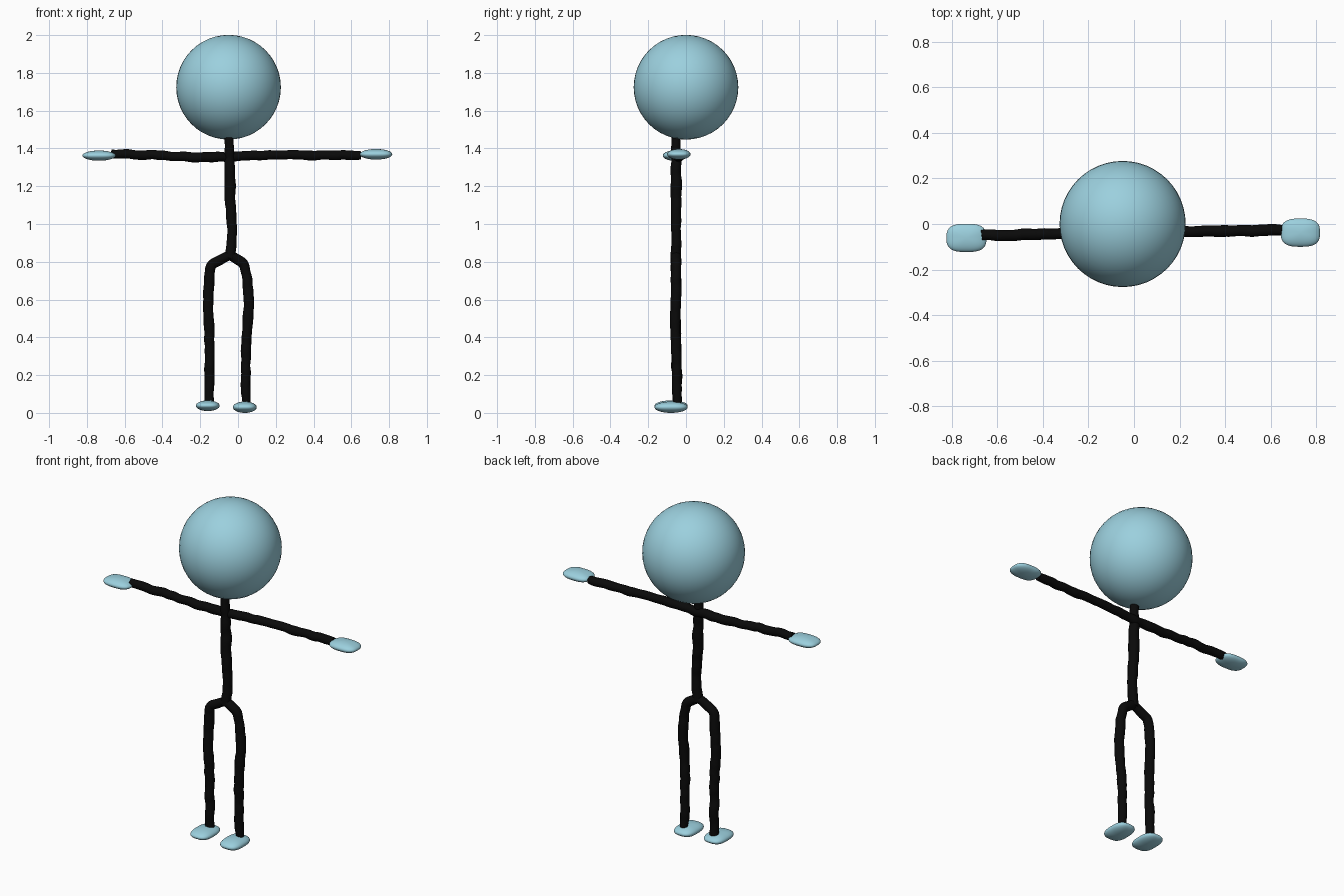
import bpy, math, random
from mathutils import Vector

if "Cube" in bpy.data.objects:
    bpy.data.objects.remove(bpy.data.objects["Cube"])

random.seed(4)


def material(name, rgb):
    m = bpy.data.materials.new(name)
    m.diffuse_color = (*rgb, 1)
    m.use_nodes = True
    m.node_tree.nodes["Principled BSDF"].inputs["Base Color"].default_value = m.diffuse_color
    return m


BLUE = material("pale blue", (0.33, 0.63, 0.73))
BLACK = material("black", (0.003, 0.003, 0.003))


def add_object(name, mesh, mat):
    mesh.materials.clear()
    mesh.materials.append(mat)
    for p in mesh.polygons:
        p.use_smooth = True
    ob = bpy.data.objects.new(name, mesh)
    bpy.context.collection.objects.link(ob)
    return ob


def limb(name, path, step=0.03):
    """Slightly lumpy clay tube through (x, y, z, radius) points."""
    dense = []
    for a, b in zip(path, path[1:]):
        a, b = Vector(a), Vector(b)
        n = max(1, round((b - a).length / step))
        dense += [a.lerp(b, i / n) for i in range(n)]
    dense.append(Vector(path[-1]))
    cu = bpy.data.curves.new(name, 'CURVE')
    cu.dimensions = '3D'
    cu.bevel_depth = 1.0
    cu.bevel_resolution = 4
    cu.use_fill_caps = True
    cu.resolution_u = 3
    sp = cu.splines.new('NURBS')
    sp.points.add(len(dense) - 1)
    for i, (pt, v) in enumerate(zip(sp.points, dense)):
        j = 0 if i in (0, len(dense) - 1) else 0.004
        pos = [c + random.uniform(-j, j) for c in v[:3]]
        pt.co = (*pos, 1)
        pt.radius = v[3] * random.uniform(0.93, 1.07)
    sp.order_u = 4
    sp.use_endpoint_u = True
    tmp = bpy.data.objects.new(name + "_curve", cu)
    bpy.context.collection.objects.link(tmp)
    dg = bpy.context.evaluated_depsgraph_get()
    mesh = bpy.data.meshes.new_from_object(tmp.evaluated_get(dg))
    bpy.data.objects.remove(tmp)
    ob = add_object(name, mesh, BLACK)
    bpy.context.view_layer.objects.active = ob
    ob.select_set(True)
    bpy.ops.object.shade_smooth_by_angle(angle=math.radians(50))
    ob.select_set(False)


def pebble(name, centre, half, power=2.0):
    """Ellipsoid whose plan outline is squared off by power."""
    bpy.ops.mesh.primitive_uv_sphere_add(segments=48, ring_count=24, radius=1)
    src = bpy.context.object
    mesh = src.data.copy()
    bpy.data.objects.remove(src)
    for v in mesh.vertices:
        x, y, z = v.co
        r = math.hypot(x, y)
        if r > 1e-6:
            c, s = abs(x / r), abs(y / r)
            k = (c ** power + s ** power) ** (-1 / power)
            x, y = x * k, y * k
        v.co = (x * half[0], y * half[1], z * half[2])
    ob = add_object(name, mesh, BLUE)
    ob.location = centre


# Head
pebble("head", (-0.05, 0, 1.724), (0.277, 0.277, 0.277))

# Torso with neck, and the arms as one bar
limb("torso", [(-0.047, -0.052, 1.48, 0.023), (-0.045, -0.052, 1.35, 0.026),
               (-0.045, -0.052, 1.2, 0.031), (-0.036, -0.052, 1.08, 0.029),
               (-0.032, -0.052, 0.92, 0.026), (-0.04, -0.054, 0.82, 0.027)])
limb("arms", [(-0.67, -0.049, 1.37, 0.025), (-0.45, -0.046, 1.367, 0.025),
              (-0.27, -0.043, 1.354, 0.025), (-0.05, -0.04, 1.353, 0.026),
              (0.12, -0.036, 1.363, 0.025), (0.4, -0.031, 1.364, 0.025),
              (0.65, -0.027, 1.364, 0.024)])

# Legs
limb("left_leg", [(-0.04, -0.054, 0.835, 0.027), (-0.09, -0.054, 0.812, 0.026),
                  (-0.135, -0.054, 0.79, 0.026), (-0.152, -0.054, 0.74, 0.027),
                  (-0.159, -0.055, 0.6, 0.027), (-0.15, -0.052, 0.33, 0.026),
                  (-0.152, -0.046, 0.045, 0.025)])
limb("right_leg", [(-0.04, -0.054, 0.835, 0.027), (0.0, -0.054, 0.812, 0.026),
                   (0.036, -0.054, 0.778, 0.026), (0.05, -0.054, 0.7, 0.027),
                   (0.057, -0.055, 0.55, 0.027), (0.04, -0.052, 0.335, 0.026),
                   (0.045, -0.046, 0.04, 0.023)])

# Hands and feet
for name, centre, half in (
        ("left_hand", (-0.736, -0.061, 1.362), (0.088, 0.062, 0.027)),
        ("right_hand", (0.731, -0.038, 1.369), (0.086, 0.062, 0.028)),
        ("left_foot", (-0.16, -0.079, 0.038), (0.063, 0.088, 0.028)),
        ("right_foot", (0.036, -0.079, 0.03), (0.063, 0.088, 0.03))):
    pebble(name, centre, half, 2.9)
